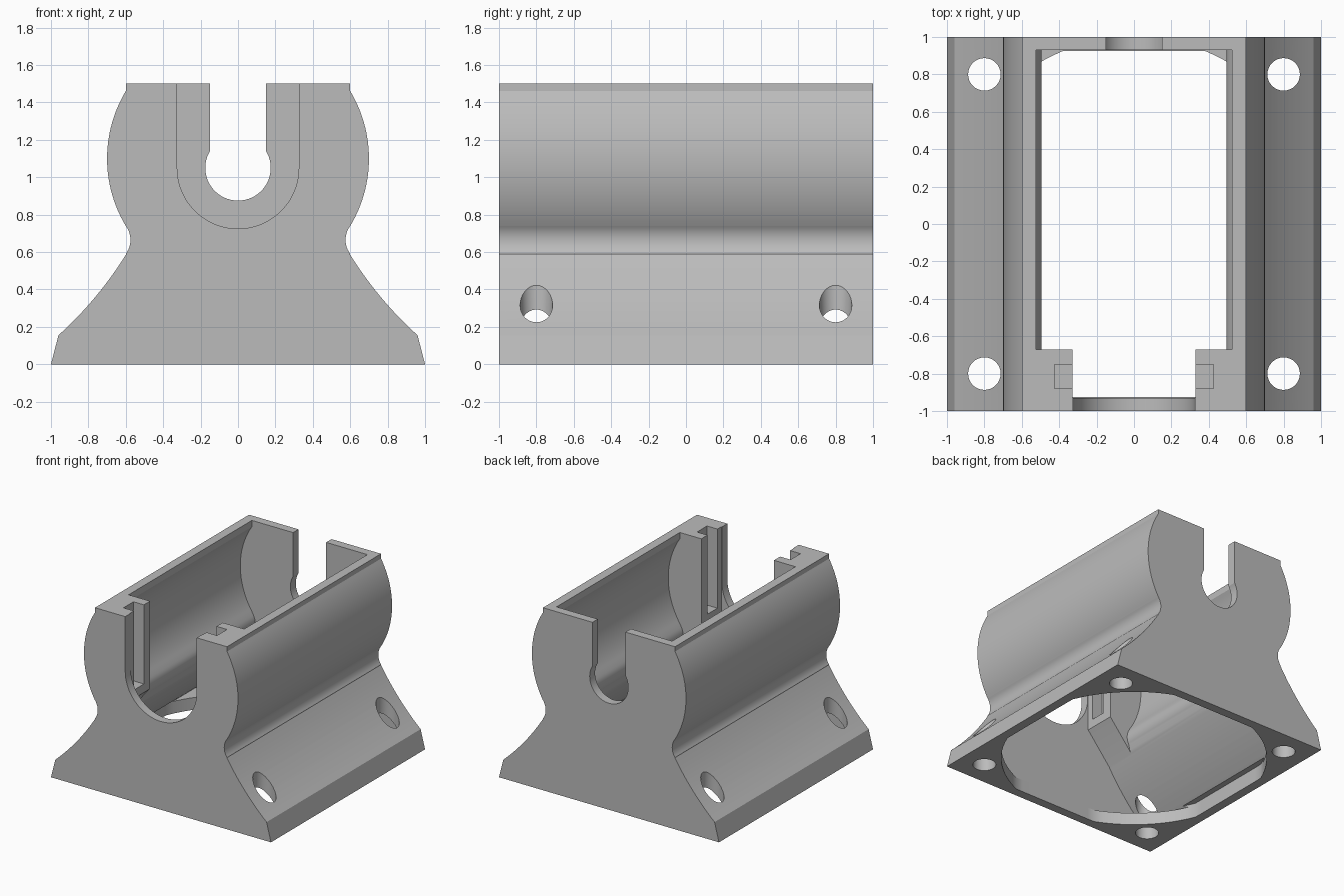
import bpy, bmesh, math

if "Cube" in bpy.data.objects:
    bpy.data.objects.remove(bpy.data.objects["Cube"], do_unlink=True)

grey = bpy.data.materials.new("plain_grey")
grey.use_nodes = True
grey.diffuse_color = (0.5, 0.5, 0.5, 1)
grey.node_tree.nodes["Principled BSDF"].inputs["Base Color"].default_value = (0.5, 0.5, 0.5, 1)


def arc(cx, cz, r, a0, a1, n):
    angles = [math.radians(a0 + (a1 - a0) * i / n) for i in range(n + 1)]
    return [(cx + r * math.cos(a), cz + r * math.sin(a)) for a in angles]


def bend(p, c, q, n=12):
    """Quadratic curve from p to q, pulled towards c."""
    ts = [i / n for i in range(n + 1)]
    return [tuple((1 - t) ** 2 * p[k] + 2 * t * (1 - t) * c[k] + t * t * q[k]
                  for k in (0, 1)) for t in ts]


def mirrored(half):
    """Close a right-hand half outline with its mirror image."""
    return half + [(-x, z) for x, z in reversed(half)]


def prism(name, outline, start, end, upright=False):
    """Extrude an outline along y, or along z when upright."""
    place = (lambda p, d: (p[0], p[1], d)) if upright else (lambda p, d: (p[0], d, p[1]))
    bm = bmesh.new()
    face = bm.faces.new([bm.verts.new(place(p, start)) for p in outline])
    new = bmesh.ops.extrude_face_region(bm, geom=[face])["geom"]
    shift = place((0, 0), end - start)
    bmesh.ops.translate(bm, vec=shift, verts=[v for v in new if isinstance(v, bmesh.types.BMVert)])
    bmesh.ops.recalc_face_normals(bm, faces=bm.faces)
    mesh = bpy.data.meshes.new(name)
    bm.to_mesh(mesh)
    bm.free()
    mesh.materials.append(grey)
    obj = bpy.data.objects.new(name, mesh)
    bpy.context.collection.objects.link(obj)
    return obj


def cut(target, cutter):
    """Subtract the cutter and discard it."""
    cutter.hide_render = True
    mod = target.modifiers.new("cut", "BOOLEAN")
    mod.operation = "DIFFERENCE"
    mod.solver = "EXACT"
    mod.object = cutter
    bpy.context.view_layer.objects.active = target
    bpy.ops.object.modifier_apply(modifier=mod.name)
    bpy.data.objects.remove(cutter, do_unlink=True)


# Outer body: round cradle, narrow neck, flared foot
outer = [(0.6, 1.5)]
outer += arc(0, 1.1, 0.7, 31, -31, 32)
outer += arc(0.7, 0.665, 0.125, 143, 217, 12)
outer += bend((0.6, 0.585), (0.75, 0.345), (0.96, 0.155))
outer += [(1, 0)]
body = prism("duct_body", mirrored(outer), -1, 1)

# Hollow inside, leaving the end walls and base plate
inner = [(0.525, 1.7)]
inner += arc(0, 1.1, 0.63, 33.5, -33.5, 32)
inner += arc(0.62, 0.665, 0.125, 150, 210, 10)
inner += bend((0.52, 0.56), (0.67, 0.31), (0.9, 0.1))
cavity = prism("cavity", mirrored(inner), -0.93, 0.93)

# Guide rails with sloping undersides stay solid at the front
for s in (1, -1):
    rail = [(0.33, 1.8), (0.33, 0.78), (0.75, 0.28), (1.2, 0.28), (1.2, 1.8)]
    cut(cavity, prism("rail", [(s * x, z) for x, z in rail], -1.2, -0.67))
cut(body, cavity)

# Round opening in the base plate, flattened at the walls
lim = 0.925
circle = [(max(-lim, min(lim, x)), max(-lim, min(lim, y)))
          for x, y in arc(0, 0, 1, 0, 360, 96)[:-1]]
cut(body, prism("base_opening", circle, -0.1, 0.12, upright=True))

# Front U slot and rear keyhole slot
front = arc(0, 1.05, 0.325, 0, -180, 40) + [(-0.325, 1.7), (0.325, 1.7)]
cut(body, prism("front_slot", front, -1.1, -0.9))
rear = arc(0, 1.05, 0.175, 31, -211, 40) + [(-0.15, 1.7), (0.15, 1.7)]
cut(body, prism("rear_slot", rear, 0.9, 1.1))

for s in (1, -1):
    # Insert groove in each rail
    groove = [(0.2, 0.85), (0.425, 0.85), (0.425, 1.7), (0.2, 1.7)]
    cut(body, prism("groove", [(s * x, z) for x, z in groove], -0.88, -0.75))
    # Screw holes
    for t in (1, -1):
        hole = arc(0.8 * s, 0.8 * t, 0.087, 0, 360, 32)[:-1]
        cut(body, prism("screw_hole", hole, -0.1, 0.6, upright=True))

# Smooth curves with crisp edges
bpy.ops.object.select_all(action="DESELECT")
body.select_set(True)
bpy.context.view_layer.objects.active = body
bpy.ops.object.shade_smooth_by_angle(angle=math.radians(25))
